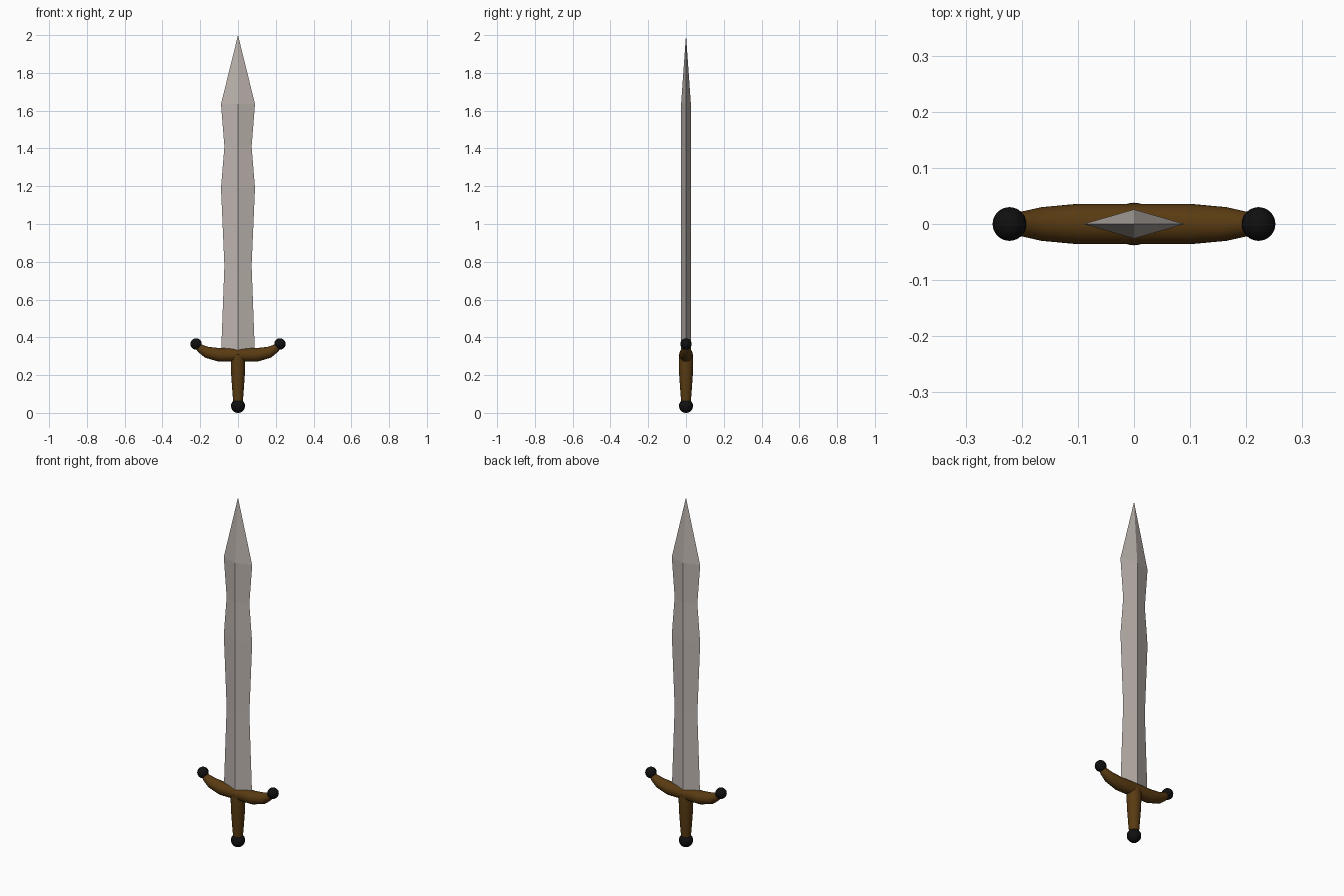
import bpy, bmesh, math
from mathutils import Vector

cube = bpy.data.objects.get("Cube")
if cube:
    bpy.data.objects.remove(cube, do_unlink=True)


def material(name, rgb, rough):
    m = bpy.data.materials.new(name)
    m.use_nodes = True
    m.diffuse_color = (*rgb, 1)
    bsdf = next(n for n in m.node_tree.nodes if n.type == "BSDF_PRINCIPLED")
    bsdf.inputs["Base Color"].default_value = (*rgb, 1)
    bsdf.inputs["Roughness"].default_value = rough
    return m


steel = material("warm steel", (0.50, 0.45, 0.42), 0.5)
brown = material("brown leather", (0.10, 0.043, 0.006), 0.6)
black = material("black metal", (0.005, 0.005, 0.005), 0.5)


def finish(name, bm, mat, smooth):
    bmesh.ops.recalc_face_normals(bm, faces=bm.faces)
    mesh = bpy.data.meshes.new(name)
    bm.to_mesh(mesh)
    bm.free()
    mesh.materials.append(mat)
    obj = bpy.data.objects.new(name, mesh)
    bpy.context.collection.objects.link(obj)
    if smooth:
        bpy.ops.object.select_all(action="DESELECT")
        obj.select_set(True)
        bpy.context.view_layer.objects.active = obj
        bpy.ops.object.shade_smooth_by_angle(angle=math.radians(40))
    return obj


def loft(name, stations, sides, mat, smooth):
    """Skin rings along a path in the XZ plane; station = (x, z, in-plane radius, depth radius)."""
    bm = bmesh.new()
    points = [Vector((s[0], 0, s[1])) for s in stations]
    rings = []
    for i, (p, s) in enumerate(zip(points, stations)):
        along = (points[min(i + 1, len(points) - 1)] - points[max(i - 1, 0)]).normalized()
        across = Vector((along.z, 0, -along.x))
        ring = []
        for k in range(sides):
            a = math.tau * k / sides
            ring.append(bm.verts.new(p + across * (s[2] * math.cos(a))
                                     + Vector((0, s[3] * math.sin(a), 0))))
        rings.append(ring)
    for r0, r1 in zip(rings, rings[1:]):
        for k in range(sides):
            n = (k + 1) % sides
            bm.faces.new((r0[k], r0[n], r1[n], r1[k]))
    bm.faces.new(rings[0])
    bm.faces.new(rings[-1])
    bmesh.ops.remove_doubles(bm, verts=bm.verts, dist=0.00001)
    return finish(name, bm, mat, smooth)


def ball(name, x, z, radius):
    bm = bmesh.new()
    bmesh.ops.create_uvsphere(bm, u_segments=32, v_segments=16, radius=radius)
    bmesh.ops.translate(bm, verts=bm.verts, vec=(x, 0, z))
    return finish(name, bm, black, True)


# Blade: diamond section with a wavy edge and a pointed tip
edge = [(0.30, 0.09), (0.78, 0.072), (1.19, 0.09), (1.41, 0.072), (1.635, 0.09)]
blade = [(0, z, w, 0.026) for z, w in edge] + [(0, 2.0, 0, 0)]
loft("blade", blade, 4, steel, False)

# Crossguard: straight in the middle, tapering and curving up at both ends
half = [(0.10, 0.307, 0.036), (0.165, 0.321, 0.030), (0.20, 0.342, 0.022), (0.22, 0.362, 0.015)]
guard = [(-x, z, r, r) for x, z, r in reversed(half)] + [(x, z, r, r) for x, z, r in half]
loft("crossguard", guard, 32, brown, True)

# Grip: slim round handle, swelling towards the guard
grip = [(0.04, 0.024), (0.10, 0.029), (0.20, 0.036), (0.26, 0.038), (0.31, 0.037), (0.335, 0.015)]
loft("grip", [(0, z, r, r) for z, r in grip], 32, brown, True)

# Round caps on the handle and the guard ends
ball("pommel", 0, 0.037, 0.037)
for side, x in (("left", 0.222), ("right", -0.222)):
    ball("guard_cap_" + side, x, 0.365, 0.03)
